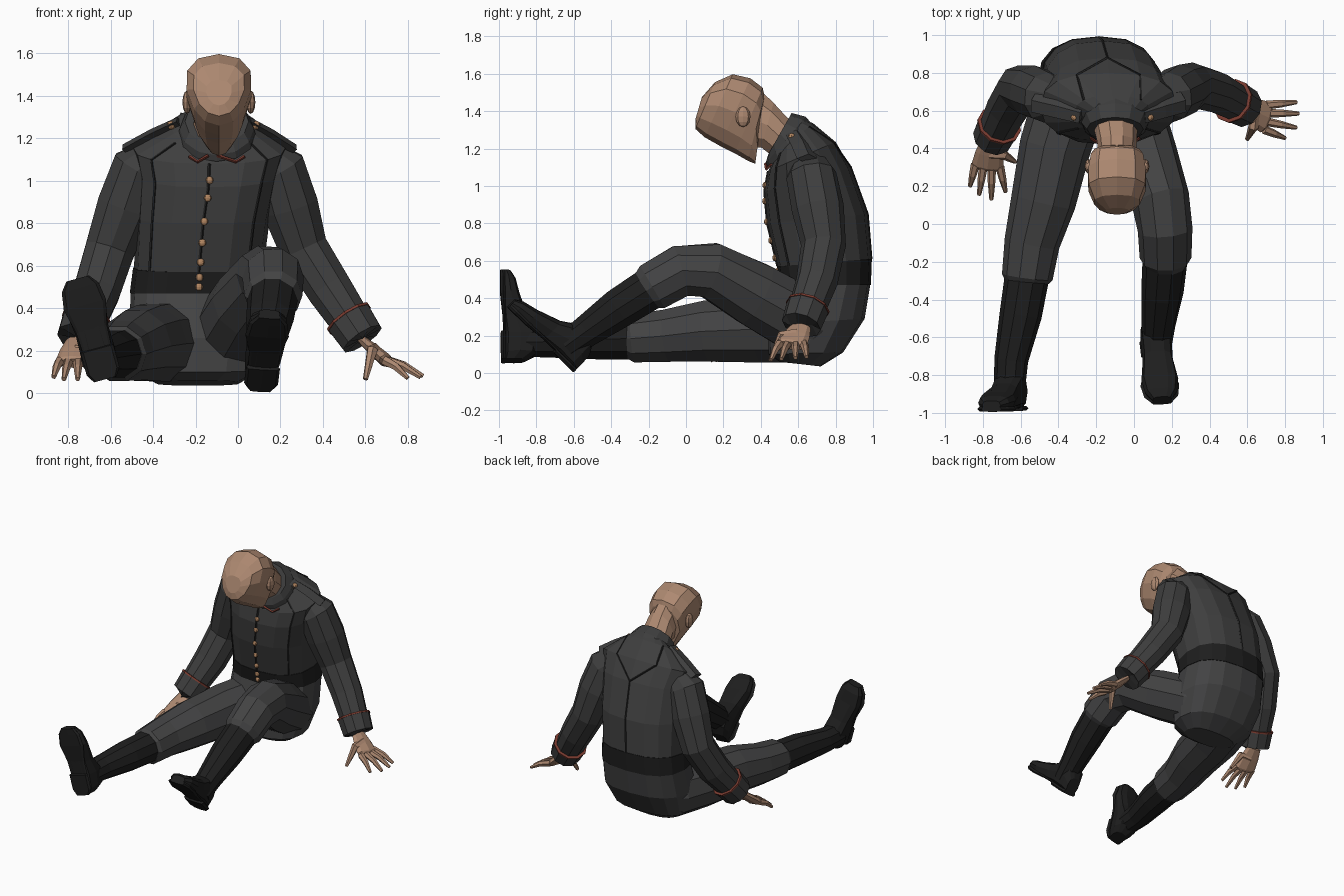
import bpy, bmesh, math
from mathutils import Vector as V

def mat(name, r, g, b):
    m = bpy.data.materials.new(name)
    m.diffuse_color = (r, g, b, 1)
    return m

GREY = mat("charcoal cloth", .048, .048, .048)
TROU = mat("trouser cloth", .056, .056, .057)
BLACK = mat("black leather", .013, .013, .013)
SEAM = mat("dark seam", .018, .018, .018)
SKIN = mat("skin", .42, .25, .165)
BRASS = mat("brass", .45, .24, .12)
RED = mat("red piping", .2, .045, .03)

def finish(name, bm, m):
    bmesh.ops.recalc_face_normals(bm, faces=bm.faces)
    me = bpy.data.meshes.new(name)
    bm.to_mesh(me)
    bm.free()
    me.materials.append(m)
    ob = bpy.data.objects.new(name, me)
    bpy.context.collection.objects.link(ob)
    return ob

def pw(x, e):
    return math.copysign(abs(x) ** e, x) if abs(x) > 1e-6 else 0

def section(ring, k, n, e=1, taper=0):
    C, U, W = ring
    a = 2 * math.pi * k / n
    c, s = pw(math.cos(a), e), pw(math.sin(a), e)
    return C + U * c * (1 + taper * s) + W * s

def loft(name, rings, m, n=10, e=1, taper=0):
    bm = bmesh.new()
    rows = [[bm.verts.new(section(r, k, n, e, taper)) for k in range(n)] for r in rings]
    for a, b in zip(rows, rows[1:]):
        for k in range(n):
            j = (k + 1) % n
            bm.faces.new((a[k], a[j], b[j], b[k]))
    bm.faces.new(rows[0])
    bm.faces.new(rows[-1])
    return finish(name, bm, m)

def pair(f, b, cx, hw):
    """Ring spanned by a front and a back (y, z) point and a half width."""
    f, b = V((cx, *f)), V((cx, *b))
    return (f + b) / 2, V((hw, 0, 0)), (b - f) / 2

def tube(name, pts, m, n=10, ref=(1, 0, 0), flat=1):
    """Limb through (x, y, z, radius) points."""
    P = [V(p[:3]) for p in pts]
    rings = []
    for i, p in enumerate(P):
        t = (P[min(i + 1, len(P) - 1)] - P[max(i - 1, 0)]).normalized()
        u = V(ref)
        u = (u - t * u.dot(t)).normalized()
        rings.append((p, u * pts[i][3], t.cross(u) * pts[i][3] * flat))
    return loft(name, rings, m, n)

def ball(name, c, scale, m, seg=8):
    bm = bmesh.new()
    bmesh.ops.create_uvsphere(bm, u_segments=seg, v_segments=6, radius=1)
    bmesh.ops.scale(bm, vec=scale, verts=bm.verts)
    bmesh.ops.translate(bm, vec=c, verts=bm.verts)
    return finish(name, bm, m)

# seat and jacket body
body = [pair((.50, .06), (.72, .035), -.19, .20), pair((.44, .10), (.84, .11), -.19, .29),
        pair((.44, .26), (.955, .29), -.19, .325), pair((.51, .47), (.985, .47), -.19, .315),
        pair((.49, .57), (.99, .61), -.185, .305), pair((.435, .80), (.97, .85), -.165, .315),
        pair((.42, .97), (.88, 1.10), -.14, .33), pair((.44, 1.08), (.80, 1.235), -.135, .36),
        pair((.49, 1.18), (.68, 1.335), -.115, .20), pair((.50, 1.22), (.62, 1.36), -.10, .13)]
loft("trouser_seat", body[:4], TROU, 16, .8)
loft("jacket_body", body[3:], GREY, 16, .8)

def on_body(t, k, grow=1.0):
    i = min(int(t), len(body) - 2)
    C, U, W = (a.lerp(b, t - i) for a, b in zip(body[i], body[i + 1]))
    return section((C, U * grow, W * grow), k, 16, .8)

# belt
loft("belt", [tuple(x * s if j else x for j, x in enumerate(r)) for r, s in
              ((body[3], .98), (body[3], 1.015), (body[4], 1.015), (body[4], .98))], BLACK, 16, .8)

# seams on chest and back
for name, path in (("chest_seam_a", [(4, 10), (5, 10), (6, 10), (7, 10), (7.8, 10)]),
                   ("chest_seam_b", [(4, 14), (5, 14), (6, 14), (7, 14), (7.8, 14)]),
                   ("front_closure", [(4, 12), (5, 12), (6, 12), (7, 12)]),
                   ("back_seam_a", [(4, 4), (5, 4), (6, 4), (7, 3), (8, 2)]),
                   ("back_seam_b", [(6, 4), (7, 5), (8, 6)])):
    tube(name, [(*on_body(t, k), .007) for t, k in path], SEAM, 4, (.8, .1, .3))

# front buttons
for t in (6.3, 5.7, 5.05, 4.6, 4.2, 3.75, 3.3):
    ball("jacket_button", on_body(t, 12) + V((.005, -.005, 0)), (.018, .012, .018), BRASS)

# collar with piping
loft("collar", [pair((.435, 1.09), (.67, 1.335), -.10, .185), pair((.425, 1.12), (.64, 1.37), -.10, .175),
                pair((.44, 1.17), (.565, 1.39), -.10, .15)], GREY, 12)
for s in (-1, 1):
    tube("collar_piping", [(-.10 + s * .13, .455, 1.115, .008), (-.10 + s * .09, .43, 1.09, .008),
                           (-.12 + s * .02, .425, 1.12, .008)], RED, 4, (0, 1, 0))

# neck and head, bowed forward
loft("neck", [pair((.33, 1.20), (.42, 1.50), -.09, .10), pair((.40, 1.20), (.47, 1.45), -.09, .105),
              pair((.48, 1.14), (.59, 1.32), -.10, .12)], SKIN, 10)
loft("head", [pair((.05, 1.355), (.085, 1.475), -.09, .06), pair((.05, 1.305), (.155, 1.555), -.09, .12),
              pair((.10, 1.26), (.25, 1.597), -.09, .152), pair((.18, 1.215), (.345, 1.575), -.09, .153),
              pair((.26, 1.175), (.41, 1.525), -.09, .14), pair((.33, 1.135), (.42, 1.48), -.09, .12),
              pair((.37, 1.118), (.395, 1.30), -.09, .075)], SKIN, 12, .9, .22)
for s in (-1, 1):
    ball("ear", (-.09 + s * .15, .305, 1.37), (.022, .04, .055), SKIN)

# shoulder straps
for s, tip in ((-1, -.53), (1, .26)):
    x = -.115 + s * .16
    tube("shoulder_strap", [(x, .585, 1.275, .055), ((x + tip) / 2, .62, 1.215, .06), (tip, .65, 1.145, .06)],
         GREY, 4, (0, 1, -.2), .5)
    ball("strap_button", (x + s * .04, .565, 1.262), (.02, .02, .02), BRASS)

# sleeves, cuffs and piping
def arm(pts):
    tube("sleeve", pts, GREY, 10, (0, 1, 0))
    a, b = V(pts[-2][:3]), V(pts[-1][:3])
    d = (b - a).normalized()
    at = lambda q, r: (*(b + d * q), r)
    tube("cuff", [at(-.09, .1), at(-.088, .116), at(.03, .108), at(.03, .07)], GREY, 10, (0, 1, 0))
    tube("cuff_piping", [at(-.097, .1), at(-.096, .12), at(-.084, .12), at(-.083, .1)], RED, 10, (0, 1, 0))

arm([(-.38, .66, 1.14, .08), (-.465, .67, 1.06, .135), (-.53, .70, .88, .14), (-.605, .72, .67, .122),
     (-.665, .62, .48, .115), (-.74, .47, .28, .095)])
arm([(.10, .66, 1.14, .08), (.19, .67, 1.055, .135), (.245, .705, .88, .14), (.31, .735, .68, .12),
     (.43, .70, .49, .112), (.57, .625, .28, .095)])

# hands spread on the ground
def hand(wrist, knuckle, across, tips, thumb):
    w, k, ax = V(wrist), V(knuckle), V(across)
    mid = w.lerp(k, .5)
    tube("palm", [(*w, .055), (*mid, .075), (*k, .085), (*(k + (k - w) * .1), .07)], SKIN, 8, across, .38)
    for i, tip in enumerate(tips):
        base, tip = k + ax * (i - 1.5) * .043, V(tip)
        m = base.lerp(tip, .5) + V((0, 0, .012))
        tube("finger", [(*base, .024), (*m, .02), (*tip, .011)], SKIN, 6, across)
    m = mid + ax * -.075
    tube("thumb", [(*mid, .035), (*m, .027), (*thumb, .012)], SKIN, 6, (.3, .3, 1))

hand((-.755, .44, .25), (-.775, .31, .15), (-1, .1, 0),
     [(-.68, .17, .075), (-.755, .13, .065), (-.82, .155, .065), (-.868, .20, .075)], (-.63, .33, .09))
hand((.585, .615, .25), (.695, .565, .155), (.1, 1, 0),
     [(.80, .455, .07), (.86, .51, .075), (.872, .585, .08), (.86, .645, .085)], (.60, .45, .065))

# trouser legs: one stretched out, one with the knee raised
tube("straight_trouser_leg", [(-.29, .78, .25, .15), (-.34, .65, .24, .195), (-.42, .40, .235, .188),
     (-.48, .12, .225, .172), (-.54, -.10, .20, .147), (-.565, -.28, .185, .135), (-.567, -.31, .185, .115)], TROU, 10)
tube("bent_trouser_leg", [(-.09, .78, .22, .15), (-.05, .66, .255, .19), (.05, .37, .42, .18),
     (.14, .13, .55, .155), (.165, -.03, .545, .145), (.167, -.18, .46, .137), (.166, -.21, .44, .115)], TROU, 10)

# tall boots
def foot(heel, toe, up):
    h, t, up = V(heel), V(toe), V(up).normalized()
    side = (t - h).normalized().cross(up)
    def ring(q, w, a, b):
        return h.lerp(t, q) + up * (a + b) / 2, side * w, up * (b - a) / 2
    loft("boot_foot", [ring(*r) for r in ((0, .05, .01, .13), (.08, .075, .01, .20), (.28, .083, .01, .215),
         (.48, .08, .01, .15), (.74, .098, .01, .105), (.91, .085, .01, .085), (1, .05, .01, .06))], BLACK, 10, .7)
    loft("boot_sole", [ring(*r) for r in ((0, .055, 0, .03), (.08, .08, 0, .03), (.3, .08, 0, .03),
         (.31, .07, .015, .03), (.5, .075, .012, .03), (.74, .103, 0, .03), (.91, .09, 0, .03),
         (1, .055, 0, .03))], BLACK, 8, .5)

tube("straight_boot_shaft", [(-.565, -.27, .185, .118), (-.60, -.48, .18, .112), (-.65, -.72, .168, .09),
     (-.66, -.88, .165, .082)], BLACK, 10)
foot((-.625, -.99, .065), (-.755, -.995, .54), (0, 1, 0))
tube("bent_boot_shaft", [(.166, -.17, .465, .12), (.15, -.36, .345, .112), (.13, -.53, .225, .09),
     (.12, -.64, .145, .08)], BLACK, 10)
foot((.105, -.605, .005), (.148, -.955, .35), (0, .69, .72))
